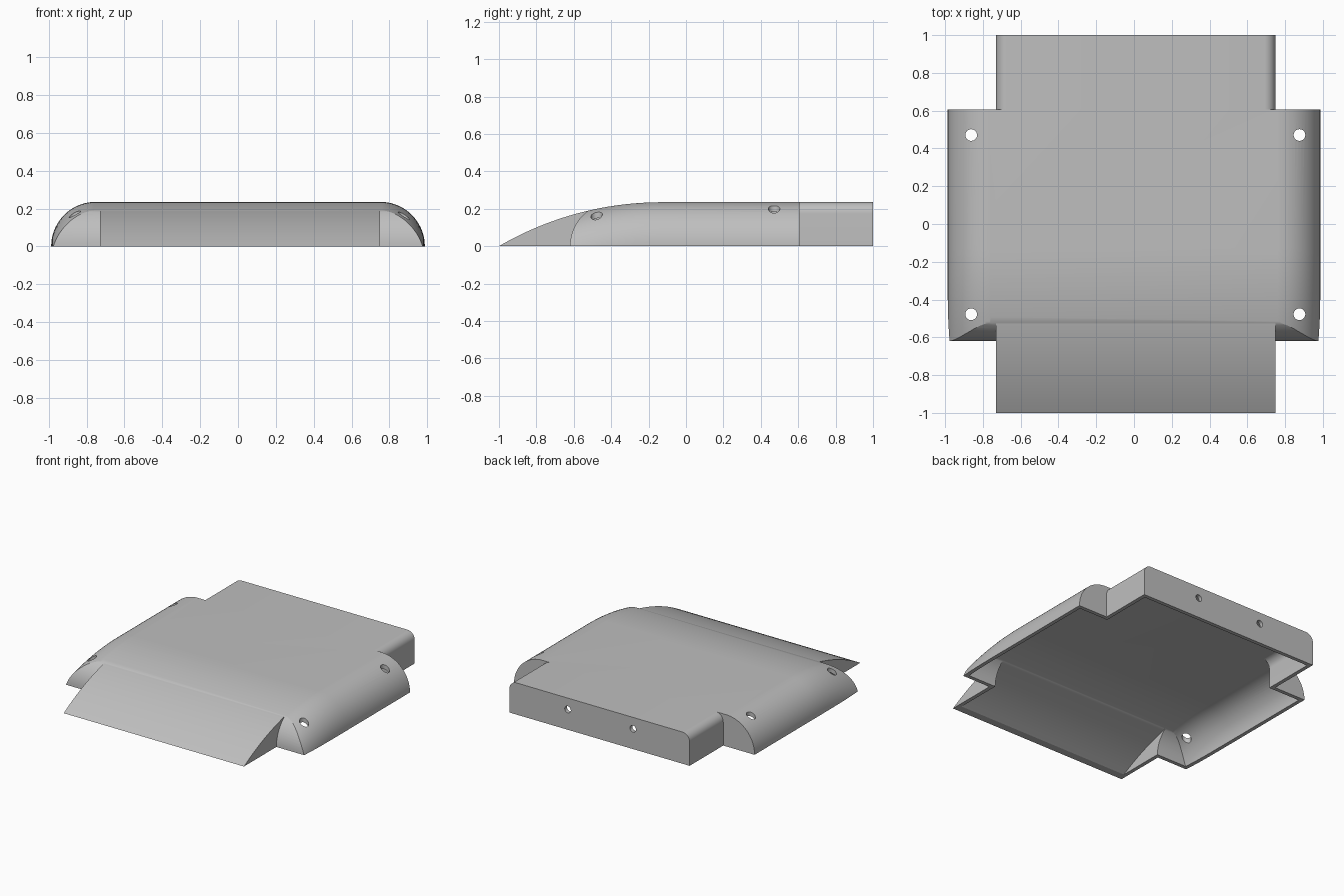
import bpy, bmesh, math
from mathutils import Matrix

if "Cube" in bpy.data.objects:
    bpy.data.objects.remove(bpy.data.objects["Cube"], do_unlink=True)

H = 0.235                      # height of the shell
WALL = 0.028                   # wall thickness
SLOPE_Y = -0.13                # where the flat top turns into the front slope
SLOPE_R = (0.87 ** 2 + H ** 2) / (2 * H)
XO = 0.987                     # half width over the side lobes
XC = XO - H                    # centre line of the lobe rounding
LOBE_FRONT, LOBE_BACK = -0.62, 0.606
SLAB = {1: 0.749, -1: 0.73}    # side planes of the middle slab
CORNER = 0.06                  # rounding of the rear slab edges
FAR, LOW, EPS = 1.3, -0.2, 0.0004


def make(name, rings):
    """Closed solid lofted through equal rings of points."""
    bm = bmesh.new()
    vs = [[bm.verts.new(p) for p in ring] for ring in rings]
    n = len(vs[0])
    for a, b in zip(vs, vs[1:]):
        for i in range(n):
            j = (i + 1) % n
            bm.faces.new((a[i], a[j], b[j], b[i]))
    bm.faces.new(vs[0])
    bm.faces.new(vs[-1][::-1])
    bmesh.ops.recalc_face_normals(bm, faces=bm.faces)
    me = bpy.data.meshes.new(name)
    bm.to_mesh(me)
    bm.free()
    ob = bpy.data.objects.new(name, me)
    bpy.context.scene.collection.objects.link(ob)
    return ob


def cylinder(name, r, length, matrix):
    ring = [(r * math.cos(k * math.tau / 24), r * math.sin(k * math.tau / 24))
            for k in range(24)]
    ob = make(name, [[(x, y, z) for x, y in ring] for z in (-length / 2, length / 2)])
    ob.data.transform(matrix)
    return ob


def cut(target, cutter):
    """Subtract the cutter, apply, and delete it."""
    cutter.hide_render = True
    mod = target.modifiers.new("cut", 'BOOLEAN')
    mod.operation = 'DIFFERENCE'
    mod.solver = 'EXACT'
    mod.object = cutter
    bpy.ops.object.select_all(action='DESELECT')
    bpy.context.view_layer.objects.active = target
    target.select_set(True)
    bpy.ops.object.modifier_apply(modifier=mod.name)
    bpy.data.objects.remove(cutter, do_unlink=True)


def arc(r, n):
    """Quarter circle from sideways to straight up."""
    return [(r * math.cos(k * math.pi / 2 / n), r * math.sin(k * math.pi / 2 / n))
            for k in range(n + 1)]


def body(name, t, floor):
    """Solid of the whole shape, inset by t, reaching down to floor."""
    r_slope, top = SLOPE_R - t, H - t

    def height(y):
        d = min(0, y - SLOPE_Y)
        return top - r_slope + math.sqrt(r_slope ** 2 - d ** 2)

    # Side profile: sloped nose, flat top, straight back
    tip = SLOPE_Y - math.sqrt(r_slope ** 2 - (r_slope - top) ** 2)
    ys = [tip + (SLOPE_Y - tip) * k / 24 for k in range(25)]
    side = [(y, height(y)) for y in ys] + [(1 - t, top), (1 - t, floor)]
    if floor < 0:
        side.append((tip, floor))
    ob = make(name, [[(x, y, z) for y, z in side] for x in (-1.2, 1.2)])

    for s in (1, -1):
        xs, r = SLAB[s] - t, H - t
        # Rounded outer edge of the lobe, following the top slope
        rings = []
        for y in [-0.9 + 0.77 * k / 22 for k in range(23)] + [1.2]:
            c = height(y) - r + EPS
            sec = [(XC + a, c + b) for a, b in arc(r, 18)]
            sec = [(XC + r, LOW - 0.2)] + sec + [(XC, 0.5), (FAR, 0.5), (FAR, LOW - 0.2)]
            rings.append([(s * x, y, z) for x, z in sec])
        cut(ob, make("lobe_edge_cutter", rings))
        # Rounded front of the lobe, beside the nose
        yc = LOBE_FRONT + H
        front = [(yc - r, LOW)] + [(yc - a, b) for a, b in arc(r, 18)]
        front += [(yc, 0.5), (-1.3, 0.5), (-1.3, LOW)]
        cut(ob, make("lobe_front_cutter",
                     [[(s * x, y, z) for y, z in front] for x in (xs, FAR + 0.1)]))
        # Rear corner with the rounded slab edge
        rear = [(xs, LOW)]
        rear += [(xs - CORNER + a, top - CORNER + EPS + b) for a, b in arc(CORNER, 10)]
        rear += [(xs - CORNER, 0.5), (FAR + 0.1, 0.5), (FAR + 0.1, LOW)]
        cut(ob, make("rear_corner_cutter",
                     [[(s * x, y, z) for x, z in rear] for y in (LOBE_BACK - t, 1.3)]))
    return ob


# Hollow shell, open underneath
shell = body("shell_cover", 0, 0)
cut(shell, body("cavity_cutter", WALL, -0.1))

# Screw holes through the lobes
for x in (-0.862, 0.876):
    for y in (0.471, -0.478):
        cut(shell, cylinder("screw_hole_cutter", 0.031, 1, Matrix.Translation((x, y, 0.3))))

# Two holes in the back wall
for x in (-0.265, 0.27):
    cut(shell, cylinder("back_hole_cutter", 0.025, 0.2,
                        Matrix.Translation((x, 1, 0.15)) @ Matrix.Rotation(math.pi / 2, 4, 'X')))

# Single grey plastic
mat = bpy.data.materials.new("grey_plastic")
mat.use_nodes = True
grey = (0.52, 0.52, 0.52, 1)
mat.diffuse_color = grey
mat.node_tree.nodes["Principled BSDF"].inputs["Base Color"].default_value = grey
shell.data.materials.clear()
shell.data.materials.append(mat)

bpy.ops.object.select_all(action='DESELECT')
bpy.context.view_layer.objects.active = shell
shell.select_set(True)
bpy.ops.object.shade_smooth_by_angle(angle=math.radians(25))
